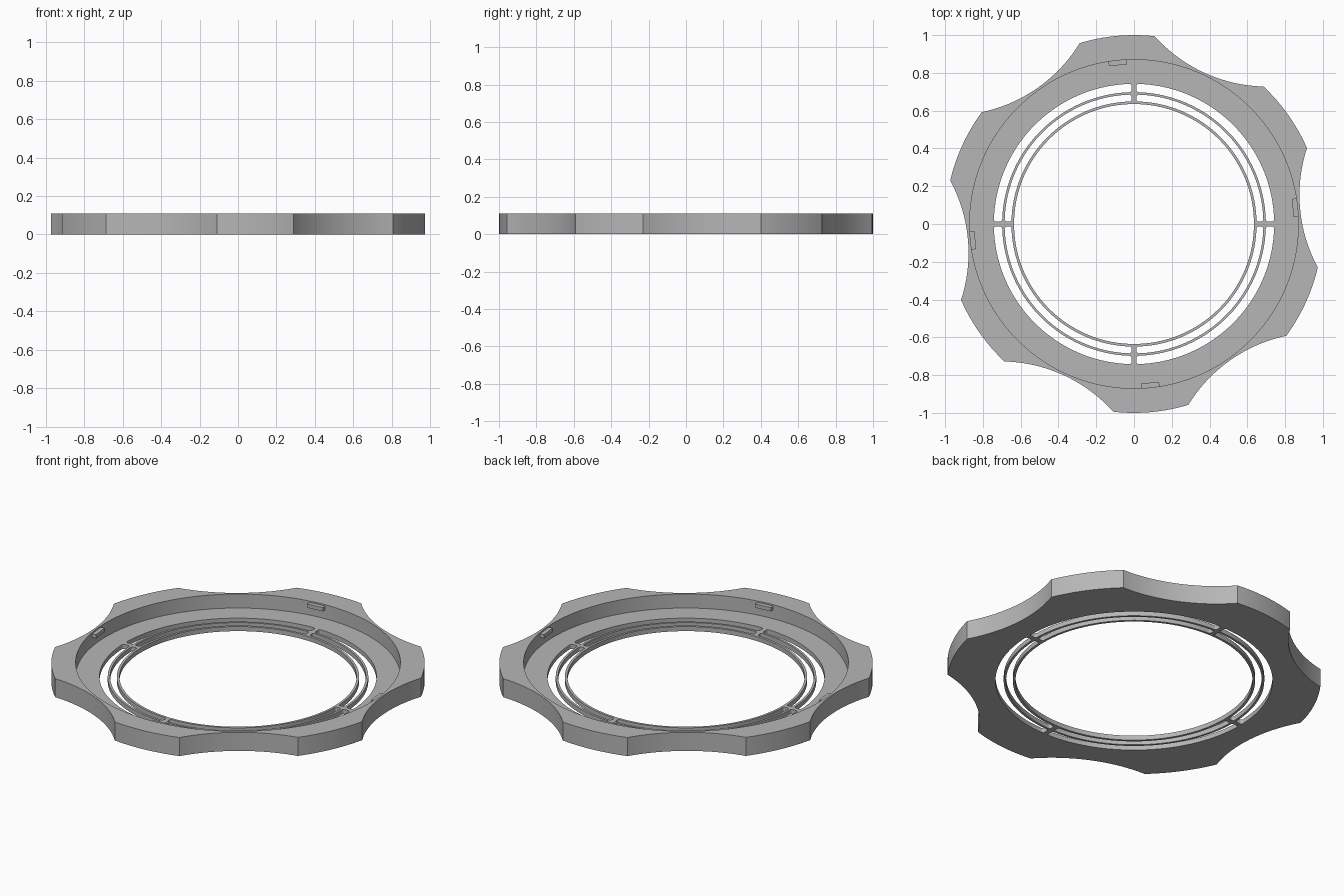
import bpy, bmesh
from math import sin, cos, asin, atan2, radians, pi, hypot
from mathutils import Matrix

HEIGHT, FLOOR = 0.11, 0.027
POCKET_R = 0.87
TURN = radians(5.2)          # rotation of the lobes and lugs

if "Cube" in bpy.data.objects:
    bpy.data.objects.remove(bpy.data.objects["Cube"])

grey = bpy.data.materials.new("plain grey")
grey.use_nodes = True
colour = (0.47, 0.47, 0.47, 1)
grey.diffuse_color = colour
grey.node_tree.nodes["Principled BSDF"].inputs["Base Color"].default_value = colour


def arc(cx, cy, r, a0, a1, n):
    return [(cx + r * cos(a0 + (a1 - a0) * i / n),
             cy + r * sin(a0 + (a1 - a0) * i / n)) for i in range(n + 1)]


def spin(points, a):
    return [(x * cos(a) - y * sin(a), x * sin(a) + y * cos(a)) for x, y in points]


def scalloped_outline():
    """Unit circle with six shallow concave bites."""
    half, low = radians(18.5), 0.883
    chord, sag = sin(half), cos(half) - low
    r = (chord ** 2 + sag ** 2) / (2 * sag)
    sweep = atan2(chord, low + r - cos(half))
    pts = []
    for k in range(6):
        bite = arc(low + r, 0, r, pi + sweep, pi - sweep, 24)
        lobe = arc(0, 0, 1, half, radians(60) - half, 12)
        pts += spin(bite + lobe[1:-1], TURN + k * pi / 3)
    return pts


def slot_outline(r0, r1, gap=0.013, f=0.012):
    """Quarter-ring slot with rounded corners, symmetric about 45 degrees."""
    a_in, a_out = asin((gap + f) / (r0 + f)), asin((gap + f) / (r1 - f))
    side = pi / 4
    half = arc(0, 0, r0, side, a_in, 24)
    half += arc((r0 + f) * cos(a_in), gap + f, f, pi + a_in, 1.5 * pi, 5)[1:]
    half += arc((r1 - f) * cos(a_out), gap + f, f, -pi / 2, a_out, 5)
    half += arc(0, 0, r1, a_out, side, 24)[1:]
    return half + [(y, x) for x, y in reversed(half[1:-1])]


def link(name, mesh):
    ob = bpy.data.objects.new(name, mesh)
    bpy.context.collection.objects.link(ob)
    return ob


# Full-height body with the centre opening and the slots left open
loops = [scalloped_outline(), arc(0, 0, 0.635, 0, 2 * pi, 128)[:-1]]
for r0, r1 in ((0.649, 0.685), (0.698, 0.742)):
    loops += [spin(slot_outline(r0, r1), k * pi / 2) for k in range(4)]
curve = bpy.data.curves.new("body_profile", "CURVE")
curve.dimensions, curve.fill_mode, curve.extrude = "2D", "BOTH", HEIGHT / 2
for pts in loops:
    spline = curve.splines.new("POLY")
    spline.points.add(len(pts) - 1)
    for p, (x, y) in zip(spline.points, pts):
        p.co = (x, y, 0, 1)
    spline.use_cyclic_u = True
profile = link("body_profile", curve)
bpy.context.view_layer.update()
mesh = bpy.data.meshes.new_from_object(
    profile.evaluated_get(bpy.context.evaluated_depsgraph_get()))
bpy.data.objects.remove(profile)
bm = bmesh.new()
bm.from_mesh(mesh)
bmesh.ops.remove_doubles(bm, verts=bm.verts, dist=1e-5)
bmesh.ops.translate(bm, verts=bm.verts, vec=(0, 0, HEIGHT / 2))
bmesh.ops.recalc_face_normals(bm, faces=bm.faces)
bm.to_mesh(mesh)
bm.free()
mesh.materials.clear()
mesh.materials.append(grey)
body = link("scalloped_ring", mesh)

# Round pocket sunk from the top, leaving a thin slotted floor
bpy.ops.mesh.primitive_cylinder_add(vertices=128, radius=POCKET_R, depth=0.4,
                                    location=(0, 0, FLOOR + 0.2))
cutter = bpy.context.object
cutter.name = "pocket_cutter"
cutter.hide_render = True
cutter.data.materials.append(grey)
cut = body.modifiers.new("pocket", "BOOLEAN")
cut.operation, cut.solver, cut.object = "DIFFERENCE", "EXACT", cutter
bpy.ops.object.select_all(action="DESELECT")
body.select_set(True)
bpy.context.view_layer.objects.active = body
bpy.ops.object.modifier_apply(modifier=cut.name)
bpy.data.objects.remove(cutter)
bpy.ops.object.shade_smooth_by_angle(angle=radians(20))

# Four small retaining lugs near the top of the pocket wall
for k, side in enumerate(("left", "back", "right", "front")):
    bm = bmesh.new()
    bmesh.ops.create_cube(bm, size=1, matrix=(
        Matrix.Rotation(TURN + 0.01 + k * pi / 2, 4, "Z")
        @ Matrix.Translation((0.859, 0, 0.091))
        @ Matrix.Diagonal((0.029, 0.096, 0.022, 1))))
    lug = bpy.data.meshes.new(side + "_lug")
    bm.to_mesh(lug)
    bm.free()
    lug.materials.append(grey)
    link(side + "_lug", lug)
